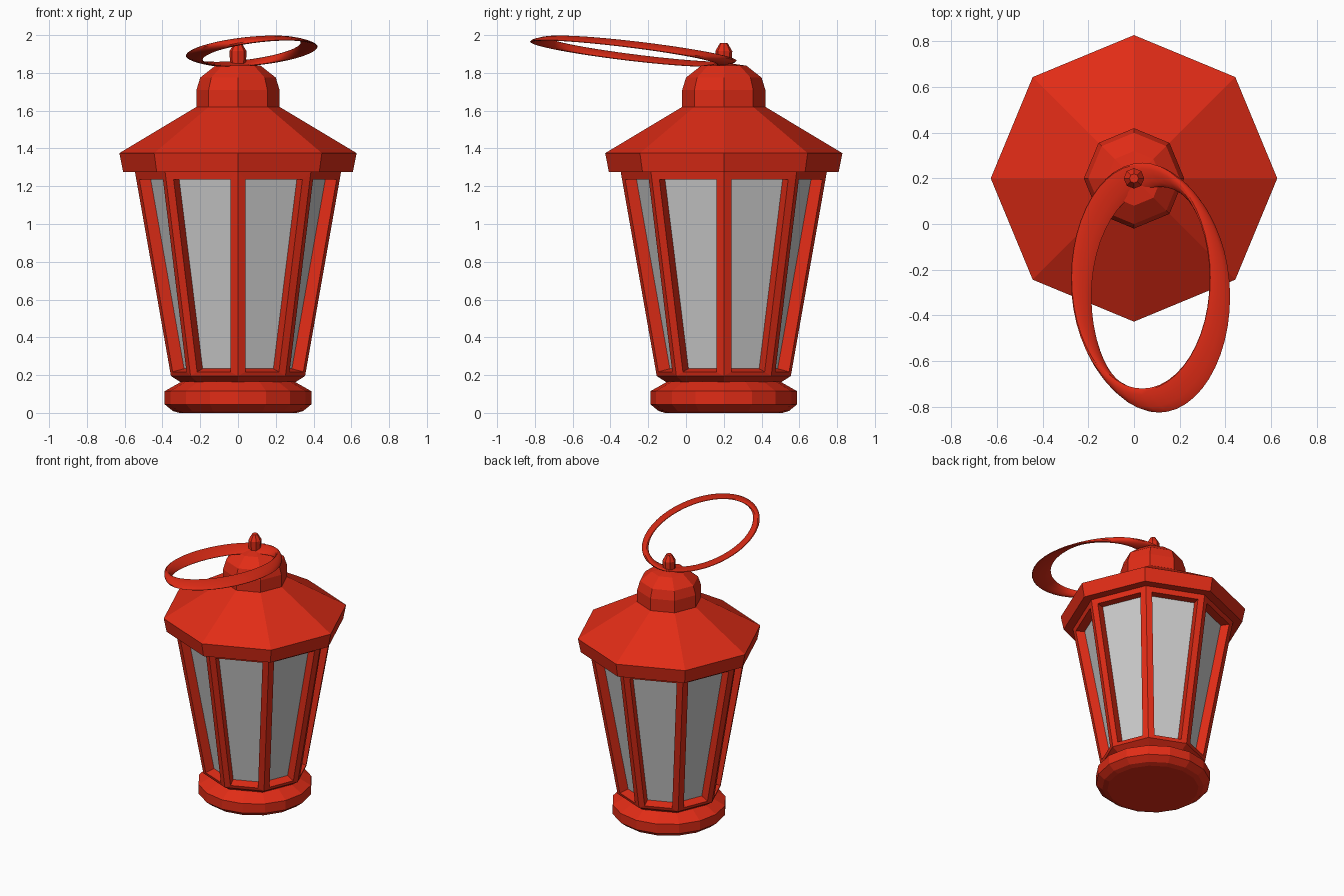
import bpy, bmesh
from math import cos, sin, pi
from mathutils import Matrix, Vector

if "Cube" in bpy.data.objects:
    bpy.data.objects.remove(bpy.data.objects["Cube"])

AXIS_Y = 0.2  # the lantern body stands slightly behind the origin, the ring hangs forward

red = bpy.data.materials.new("red_paint")
red.diffuse_color = (0.75, 0.025, 0.008, 1)
red.use_nodes = True
red.node_tree.nodes["Principled BSDF"].inputs["Base Color"].default_value = red.diffuse_color


def add_object(name, bm, mat=red):
    bmesh.ops.recalc_face_normals(bm, faces=bm.faces)
    mesh = bpy.data.meshes.new(name)
    bm.to_mesh(mesh)
    bm.free()
    if mat:
        mesh.materials.append(mat)
    obj = bpy.data.objects.new(name, mesh)
    bpy.context.collection.objects.link(obj)
    return obj


def lathe(profile, sides):
    """Closed solid of stacked (radius, height) rings; returns bmesh and side faces."""
    bm = bmesh.new()
    rings = [[bm.verts.new((r * cos(2 * pi * i / sides),
                            AXIS_Y + r * sin(2 * pi * i / sides), z))
              for i in range(sides)] for r, z in profile]
    bands = []
    for low, high in zip(rings, rings[1:]):
        bands.append([bm.faces.new((low[i], low[(i + 1) % sides],
                                    high[(i + 1) % sides], high[i]))
                      for i in range(sides)])
    bm.faces.new(rings[0][::-1])
    bm.faces.new(rings[-1])
    return bm, bands


def turned(name, profile, sides=8, mat=red):
    return add_object(name, lathe(profile, sides)[0], mat)


# Foot, roof, cap and finial
turned("base", [(0.31, 0), (0.345, 0.01), (0.388, 0.045), (0.388, 0.115),
                (0.30, 0.165)], 16)
turned("roof", [(0.608, 1.274), (0.628, 1.375), (0.22, 1.62)])
turned("cap", [(0.22, 1.61), (0.22, 1.71), (0.20, 1.775), (0.12, 1.838),
               (0.04, 1.85)])
turned("finial", [(0.042, 1.84), (0.045, 1.915), (0.02, 1.958)])

# Tapered frame: each of the eight sides is inset and pushed in, then opened
bm, bands = lathe([(0.30, 0.16), (0.355, 0.195), (0.546, 1.278)], 8)
panels = bands[1]
bmesh.ops.recalc_face_normals(bm, faces=bm.faces)
bmesh.ops.inset_individual(bm, faces=panels, thickness=0.043, use_even_offset=True)
for v in {v for f in panels for v in f.verts if v.co.z < 0.5}:
    v.co.z -= 0.02
bmesh.ops.inset_individual(bm, faces=panels, thickness=0.006, depth=-0.065,
                           use_even_offset=True)
bmesh.ops.delete(bm, geom=panels, context='FACES_ONLY')
add_object("frame", bm)

# Grey glass core just behind the frame openings
turned("glass", [(0.288, 0.20), (0.477, 1.27)], mat=None)

# Carrying ring: a thin torus, flattened and tilted
bpy.ops.mesh.primitive_torus_add(major_segments=48, minor_segments=12,
                                 major_radius=1, minor_radius=0.055)
ring = bpy.context.object
ring.name = "carrying_ring"
across, along = Vector((0.304, 0, 0.035)), Vector((0, 0.495, -0.06))
width = Vector((-0.042, 0.045, 0.013)) / 0.055
shape = Matrix((across, along, width)).transposed().to_4x4()
ring.data.transform(Matrix.Translation((0.0725, -0.279, 1.915)) @ shape)
ring.data.materials.append(red)
bpy.ops.object.shade_smooth_by_angle()
